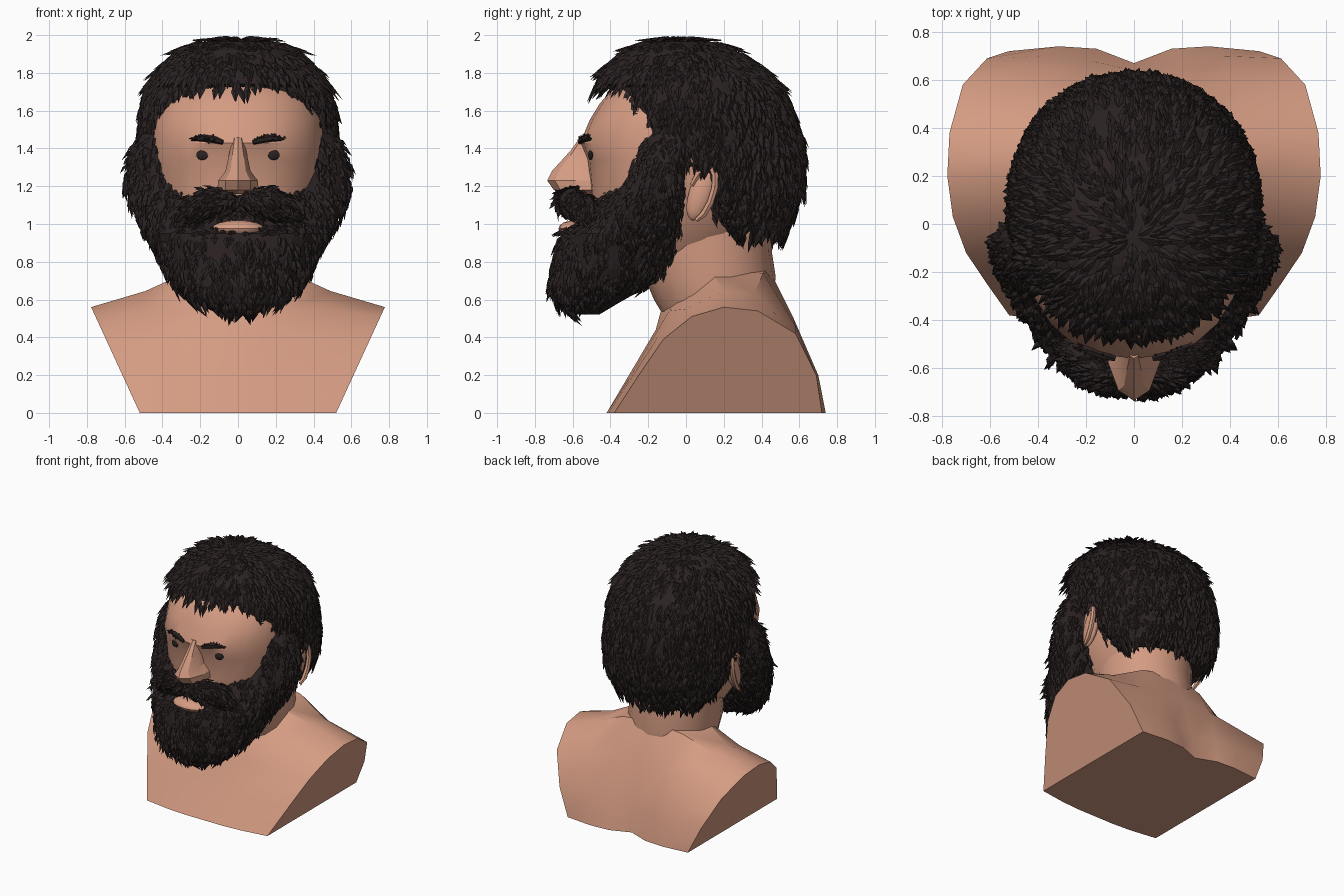
import bpy, bmesh, math, random
from mathutils import Vector, Matrix

random.seed(4)
cube = bpy.data.objects.get("Cube")
if cube:
    bpy.data.objects.remove(cube, do_unlink=True)


def make_material(name, color):
    m = bpy.data.materials.new(name)
    m.use_nodes = True
    m.diffuse_color = (*color, 1)
    m.node_tree.nodes["Principled BSDF"].inputs["Base Color"].default_value = (*color, 1)
    return m


SKIN = make_material("warm skin", (0.66, 0.33, 0.225))
HAIR = make_material("dark brown hair", (0.024, 0.016, 0.016))


def finish(name, bm, mat, smooth=None):
    mesh = bpy.data.meshes.new(name)
    bm.to_mesh(mesh)
    bm.free()
    mesh.materials.append(mat)
    ob = bpy.data.objects.new(name, mesh)
    bpy.context.collection.objects.link(ob)
    if smooth:
        bpy.ops.object.select_all(action='DESELECT')
        ob.select_set(True)
        bpy.context.view_layer.objects.active = ob
        bpy.ops.object.shade_smooth_by_angle(angle=math.radians(smooth))
    return ob


def bridge(bm, rings):
    """Skin closed rings of points and cap both ends."""
    rows = [[bm.verts.new(p) for p in ring] for ring in rings]
    n = len(rows[0])
    for a, b in zip(rows, rows[1:]):
        for i in range(n):
            j = (i + 1) % n
            bm.faces.new((a[i], a[j], b[j], b[i]))
    bm.faces.new(rows[0])
    bm.faces.new(rows[-1])
    bmesh.ops.recalc_face_normals(bm, faces=bm.faces[:])


def oval(z, mid, front, back, half, segs, power):
    """Horizontal ring with its own front and back depth; power below 1 squares the front."""
    pts = []
    for i in range(segs):
        a = 2 * math.pi * i / segs
        s, c = math.sin(a), math.cos(a)
        if c > 0:
            s = math.copysign(abs(s) ** power, s)
            c = c ** power
        pts.append((half * s, mid + c * ((front - mid) if c > 0 else (mid - back)), z))
    return pts


def loft(table, segs, power=1.0):
    bm = bmesh.new()
    bridge(bm, [oval(*row, segs, power) for row in table])
    return bm


def tube(path, radii, segs=8):
    """Tube along a path with a radius at each point."""
    bm = bmesh.new()
    path = [Vector(p) for p in path]
    rings = []
    for i, p in enumerate(path):
        d = (path[min(i + 1, len(path) - 1)] - path[max(i - 1, 0)]).normalized()
        u = d.cross(Vector((0, 1, 0))).normalized()
        v = u.cross(d)
        rings.append([p + radii[i] * (u * math.cos(t) + v * math.sin(t))
                      for t in (2 * math.pi * k / segs for k in range(segs))])
    bridge(bm, rings)
    return bm


def ball(center, size, rot=Matrix(), segs=16):
    bm = bmesh.new()
    m = Matrix.Translation(center) @ rot.to_4x4() @ Matrix.Diagonal((*size, 1))
    bmesh.ops.create_uvsphere(bm, u_segments=segs, v_segments=segs // 2, radius=1, matrix=m)
    return bm


def add_tufts(bm, count, length, width, lift, pull=Vector((0, 0, -1))):
    """Scatter ridged leaf-shaped locks that follow the surface."""
    faces = [f for f in bm.faces if len(f.verts) == 4 and f.normal.z > -0.85]
    picks = random.choices(faces, [f.calc_area() for f in faces], k=count)
    spots = []
    for f in picks:
        a, b, c, d = (v.co for v in f.verts)
        u = random.random()
        spots.append((a.lerp(b, u).lerp(d.lerp(c, u), random.random()), f.normal.copy()))
    for p, n in spots:
        d = pull - n * pull.dot(n)
        if d.length < 0.01:
            continue
        d = d.normalized()
        d = (d + n.cross(d) * random.uniform(-0.4, 0.4)).normalized()
        s = n.cross(d)
        l = length * random.uniform(0.7, 1.3)
        w = width * random.uniform(0.7, 1.2)
        up = lift * random.uniform(0.4, 1.2)
        mid = p + d * l * 0.45 + n * up * 0.4
        base, ridge, tip, left, right = [bm.verts.new(q) for q in (
            p - n * 0.006, mid + n * 0.012, p + d * l + n * up, mid + s * w, mid - s * w)]
        for tri in ((base, ridge, left), (ridge, tip, left),
                    (base, right, ridge), (right, tip, ridge)):
            bm.faces.new(tri)


# Bust: arched sections from the middle out to the slanted shoulder cuts
sections = {
    0.0: [(-.42, 0), (-.29, .22), (-.16, .44), (-.13, .55), (.1, .78), (.43, .78), (.54, .54), (.64, .2), (.67, 0)],
    0.3: [(-.42, 0), (-.29, .2), (-.16, .42), (-.09, .54), (.13, .75), (.41, .74), (.57, .5), (.68, .2), (.73, 0)],
    0.6: [(-.41, 0), (-.28, .2), (-.15, .4), (0, .55), (.2, .645), (.36, .635), (.58, .46), (.7, .2), (.74, 0)],
    1.0: [(-.38, 0), (-.25, .2), (-.12, .39), (.03, .51), (.2, .56), (.38, .54), (.58, .42), (.69, .2), (.72, 0)],
}
order = [-1.0, -0.6, -0.3, 0.0, 0.3, 0.6, 1.0]
bm = bmesh.new()
bridge(bm, [[(s * (0.52 + 0.46 * z), y, z) for y, z in sections[abs(s)]] for s in order])
finish("bust", bm, SKIN, 35)

# Neck and head
neck = [(.45, .18, -.08, .4, .29), (.6, .15, -.17, .46, .31), (.72, .14, -.22, .475, .33),
        (.85, .12, -.25, .455, .33), (1.1, .1, -.3, .46, .35)]
finish("neck", loft(neck, 20), SKIN, 35)
SQUARE = 0.86
head = [(.8, -.05, -.42, .2, .25), (.95, 0, -.5, .42, .37), (1.18, 0, -.51, .5, .46),
        (1.34, 0, -.525, .55, .468), (1.43, 0, -.56, .56, .468), (1.55, 0, -.51, .56, .458),
        (1.64, .02, -.455, .53, .43), (1.7, .03, -.40, .5, .39), (1.84, .05, -.2, .33, .24)]
finish("head", loft(head, 24, SQUARE), SKIN, 30)


def face_y(x, z):
    """Depth of the face surface at x, z."""
    for a, b in zip(head, head[1:]):
        if a[0] <= z <= b[0]:
            t = (z - a[0]) / (b[0] - a[0])
            mid, front, half = (a[k] + t * (b[k] - a[k]) for k in (1, 2, 4))
            return mid + (front - mid) * (1 - (x / half) ** (2 / SQUARE)) ** (SQUARE / 2)


# Nose with nostril wings, and lips
nose = [(1.16, -.5, -.66, -.45, .07), (1.18, -.52, -.70, -.45, .115), (1.23, -.52, -.735, -.45, .11),
        (1.28, -.52, -.71, -.45, .07), (1.39, -.52, -.61, -.45, .045), (1.46, -.5, -.56, -.45, .03)]
finish("nose", loft(nose, 10), SKIN, 20)
finish("lips", ball((0, -.59, .975), (.14, .085, .045)), SKIN, 40)

# Hair cap: fringe over the forehead, longer behind the ears
cap = [(.96, .32, .17, .53, .35), (1.08, .26, .05, .58, .44), (1.2, .2, .03, .62, .485),
       (1.33, .13, .0, .62, .51), (1.38, .1, -.25, .62, .515), (1.48, .06, -.32, .6, .52),
       (1.62, .05, -.37, .55, .505), (1.725, .04, -.36, .5, .475), (1.74, .04, -.465, .49, .47),
       (1.82, .02, -.43, .4, .41), (1.92, -.01, -.31, .26, .3), (1.965, -.04, -.18, .12, .18),
       (1.98, -.06, -.07, -.05, .01)]
bm = loft(cap, 36, 0.87)
add_tufts(bm, 3400, 0.1, 0.02, 0.018)
finish("hair", bm, HAIR)

# Beard with sideburns
beard = [(.52, -.55, -.6, -.46, .09), (.58, -.5, -.68, -.36, .23), (.67, -.4, -.715, -.2, .335),
         (.76, -.3, -.7, -.05, .39), (.88, -.2, -.68, 0, .445), (.95, -.15, -.66, .01, .49),
         (1.0, -.13, -.57, .01, .52), (1.1, -.1, -.49, .02, .565), (1.2, -.09, -.385, .04, .59),
         (1.3, -.08, -.33, .05, .59), (1.4, -.06, -.31, .08, .56), (1.48, -.05, -.27, .1, .51)]
bm = loft(beard, 32, 0.83)
add_tufts(bm, 2000, 0.08, 0.018, 0.021, Vector((0, -0.15, -1)))
finish("beard", bm, HAIR)

for side, sx in (("left", 1), ("right", -1)):
    # Moustache half drooping into the beard
    path = [(0, -.605, 1.1), (.06, -.625, 1.12), (.14, -.605, 1.12), (.21, -.545, 1.08), (.28, -.475, 1.0)]
    bm = tube([(sx * x, y, z) for x, y, z in path], [.038, .058, .075, .078, .06], 10)
    add_tufts(bm, 220, 0.07, 0.016, 0.014, Vector((sx * 0.7, 0.1, -0.8)))
    finish(side + "_moustache", bm, HAIR)

    # Eyebrow following the face
    path = [(sx * x, face_y(x, z) - 0.006, z) for x, z in
            ((.08, 1.432), (.12, 1.445), (.18, 1.455), (.23, 1.45))]
    bm = tube(path, [.012, .018, .019, .01], 6)
    add_tufts(bm, 20, 0.025, 0.006, 0.003, Vector((sx, 0, 0)))
    finish(side + "_eyebrow", bm, HAIR)

    # Eye
    finish(side + "_eye", ball((sx * .19, face_y(.19, 1.365), 1.365),
                               (.034, .009, .027), Matrix.Rotation(sx * .3, 4, 'Z'), 10), HAIR, 40)

    # Ear: thin bowl with a raised rim
    tilt = Matrix.Rotation(-.33, 4, 'X')
    finish(side + "_ear", ball((sx * .465, .08, 1.16), (.04, .065, .15), tilt), SKIN, 40)
    rim = []
    for k in range(9):
        a = math.radians(-70 + k * 30)
        p = tilt @ Vector((0, math.cos(a) * .062, math.sin(a) * .15))
        rim.append((sx * (.495 + .015 * math.cos(a)), .08 + p.y, 1.16 + p.z))
    finish(side + "_ear_rim", tube(rim, [.012] + [.019] * 7 + [.012], 6), SKIN, 40)
